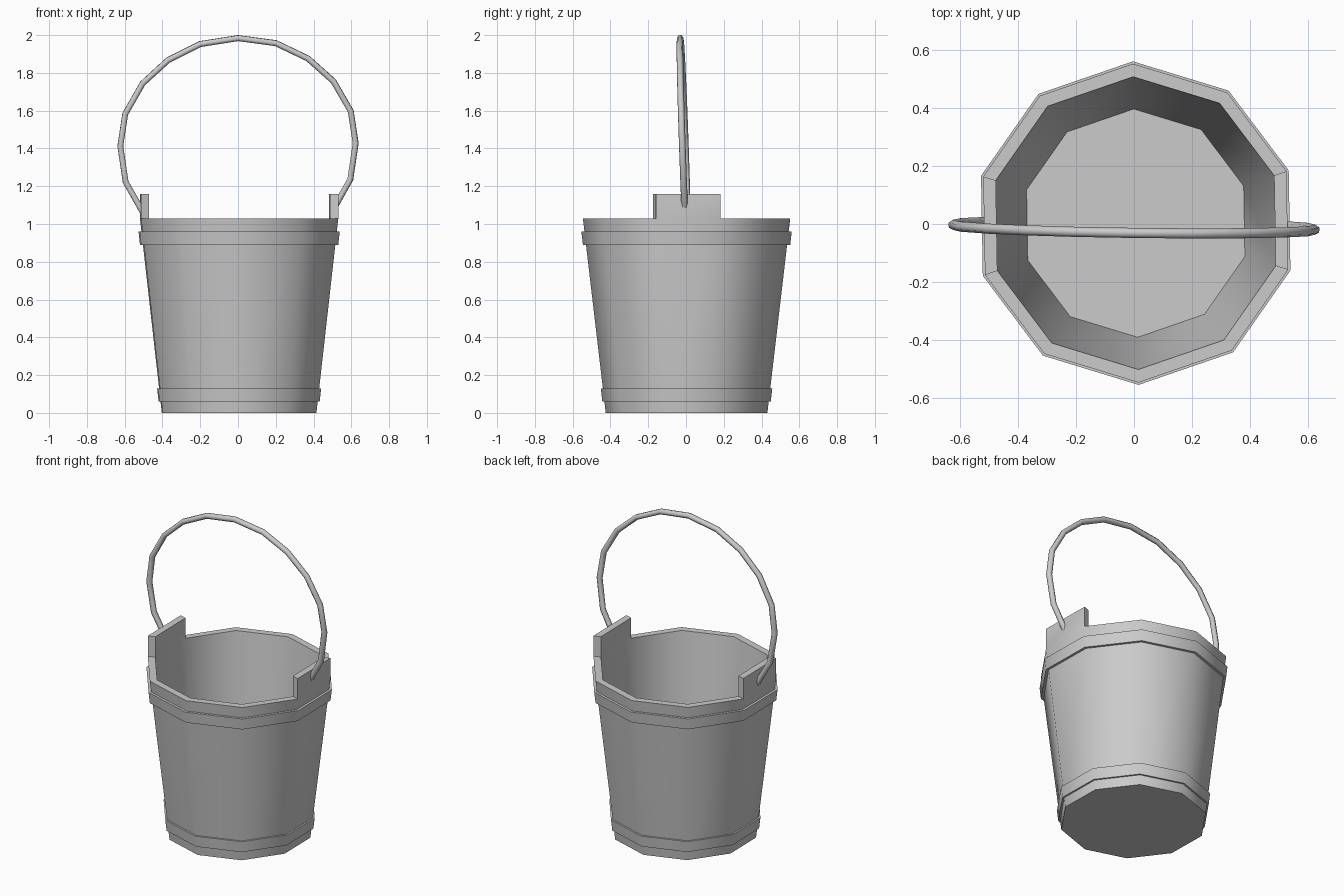
import bpy, bmesh, math
from mathutils import Vector

if "Cube" in bpy.data.objects:
    bpy.data.objects.remove(bpy.data.objects["Cube"], do_unlink=True)

SIDES = 10
CENTRE = Vector((0.006, 0.003, 0))
TURN = math.radians(1)

grey = bpy.data.materials.new("plain grey")
grey.use_nodes = True
grey.diffuse_color = (0.6, 0.6, 0.6, 1)
grey.node_tree.nodes["Principled BSDF"].inputs["Base Color"].default_value = (0.6, 0.6, 0.6, 1)


def ring(bm, radius, z):
    """Ten-sided ring with a corner at the front and the back."""
    angles = [math.pi / 2 + TURN + i * math.tau / SIDES for i in range(SIDES)]
    return [bm.verts.new(CENTRE + Vector((radius * math.cos(a), radius * math.sin(a), z)))
            for a in angles]


def bridge(bm, low, high):
    return [bm.faces.new((low[i], low[(i + 1) % SIDES], high[(i + 1) % SIDES], high[i]))
            for i in range(SIDES)]


def finish(name, bm):
    bmesh.ops.recalc_face_normals(bm, faces=bm.faces)
    mesh = bpy.data.meshes.new(name)
    bm.to_mesh(mesh)
    bm.free()
    obj = bpy.data.objects.new(name, mesh)
    bpy.context.collection.objects.link(obj)
    mesh.materials.append(grey)
    bpy.ops.object.select_all(action="DESELECT")
    obj.select_set(True)
    bpy.context.view_layer.objects.active = obj
    bpy.ops.object.shade_smooth_by_angle(angle=math.radians(42))
    return obj


# Bucket: tapered wall, flat rim, inner wall and raised floor
bm = bmesh.new()
base, outer = ring(bm, 0.428, 0), ring(bm, 0.549, 1.03)
inner, floor = ring(bm, 0.504, 1.03), ring(bm, 0.393, 0.08)
bridge(bm, base, outer)
rim = bridge(bm, outer, inner)
bridge(bm, inner, floor)
bm.faces.new(base)
bm.faces.new(floor)

# Ears: the rim segments on both sides raised straight up
ears = [f for f in rim if abs(f.calc_center_median().y) < 0.1]
for ear in ears:
    raised = bmesh.ops.extrude_face_region(bm, geom=[ear])["geom"]
    bmesh.ops.translate(bm, vec=(0, 0, 0.13),
                        verts=[v for v in raised if isinstance(v, bmesh.types.BMVert)])
bmesh.ops.delete(bm, geom=ears, context="FACES_ONLY")
finish("bucket", bm)

# Hoops: closed bands around the wall
for name, z, radius in (("lower_hoop", 0.06, 0.446), ("upper_hoop", 0.89, 0.549)):
    bm = bmesh.new()
    loops = [ring(bm, radius - 0.03, z), ring(bm, radius, z),
             ring(bm, radius + 0.008, z + 0.07), ring(bm, radius - 0.022, z + 0.07)]
    for i in range(4):
        bridge(bm, loops[i], loops[(i + 1) % 4])
    finish(name, bm)

# Handle: one half of the bail mirrored, leaning slightly forward
half = [(0.505, 1.07), (0.595, 1.23), (0.623, 1.42), (0.597, 1.59),
        (0.505, 1.75), (0.37, 1.872), (0.2, 1.955)]
path = [(-x, z) for x, z in half] + [(0, 1.984)] + half[::-1]
curve = bpy.data.curves.new("handle", "CURVE")
curve.dimensions = "3D"
curve.bevel_depth = 0.0175
curve.bevel_resolution = 1
curve.use_fill_caps = True
spline = curve.splines.new("POLY")
spline.points.add(len(path) - 1)
for point, (x, z) in zip(spline.points, path):
    lean = -0.034 * (z - 1.08) - 0.0135 * x
    point.co = (x, lean, z + 0.012 * x, 1)
spline.use_smooth = True
curve.materials.append(grey)
handle = bpy.data.objects.new("handle", curve)
bpy.context.collection.objects.link(handle)
